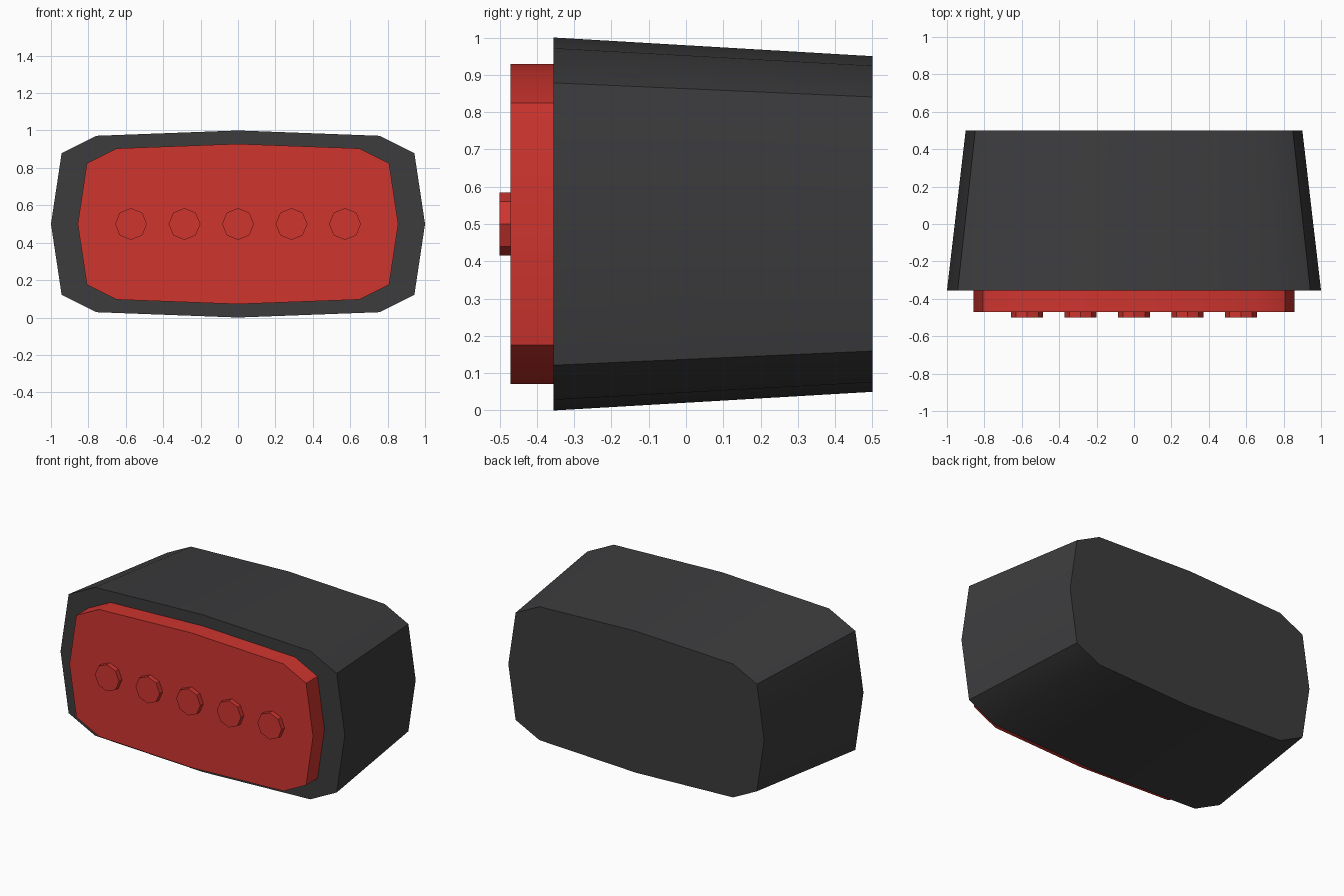
import bpy, bmesh, math

if "Cube" in bpy.data.objects:
    bpy.data.objects.remove(bpy.data.objects["Cube"])


def material(name, color):
    m = bpy.data.materials.new(name)
    m.diffuse_color = (*color, 1)
    m.use_nodes = True
    m.node_tree.nodes["Principled BSDF"].inputs["Base Color"].default_value = m.diffuse_color
    return m


def prism(name, front, back, y0, y1, mat):
    """Closed solid between two matching x/z outlines at y0 and y1."""
    bm = bmesh.new()
    a = [bm.verts.new((x, y0, z)) for x, z in front]
    b = [bm.verts.new((x, y1, z)) for x, z in back]
    bm.faces.new(a)
    bm.faces.new(b[::-1])
    n = len(a)
    for i in range(n):
        j = (i + 1) % n
        bm.faces.new((a[j], a[i], b[i], b[j]))
    bmesh.ops.recalc_face_normals(bm, faces=bm.faces)
    mesh = bpy.data.meshes.new(name)
    bm.to_mesh(mesh)
    bm.free()
    mesh.materials.append(mat)
    ob = bpy.data.objects.new(name, mesh)
    bpy.context.collection.objects.link(ob)
    bpy.ops.object.select_all(action='DESELECT')
    ob.select_set(True)
    bpy.context.view_layer.objects.active = ob
    bpy.ops.object.shade_smooth_by_angle(angle=math.radians(30))
    return ob


# Rounded-rectangle outline: one quarter, mirrored in x and z
quarter = [(1, 0), (0.943, 0.757), (0.757, 0.943), (0, 1)]
half = quarter + [(-x, z) for x, z in quarter[-2::-1]]
unit = half + [(x, -z) for x, z in half[-2:0:-1]]


def outline(scale):
    return [(x * scale, 0.5 + z * 0.5 * scale) for x, z in unit]


dark = material("dark_grey", (0.045, 0.045, 0.048))
red = material("red", (0.62, 0.035, 0.028))

# Tapered housing
prism("housing", outline(1.0), outline(0.9), -0.355, 0.5, dark)

# Raised red lens on the front face
lens = outline(0.857)
prism("lens", lens, lens, -0.47, -0.355, red)

# Row of five octagonal lamp studs
for k in range(-2, 3):
    ring = [(k * 0.286 + 0.085 * math.cos(i * math.pi / 4),
             0.5 + 0.085 * math.sin(i * math.pi / 4)) for i in range(8)]
    prism(f"lamp_stud_{k + 3}", ring, ring, -0.5, -0.47, red)
